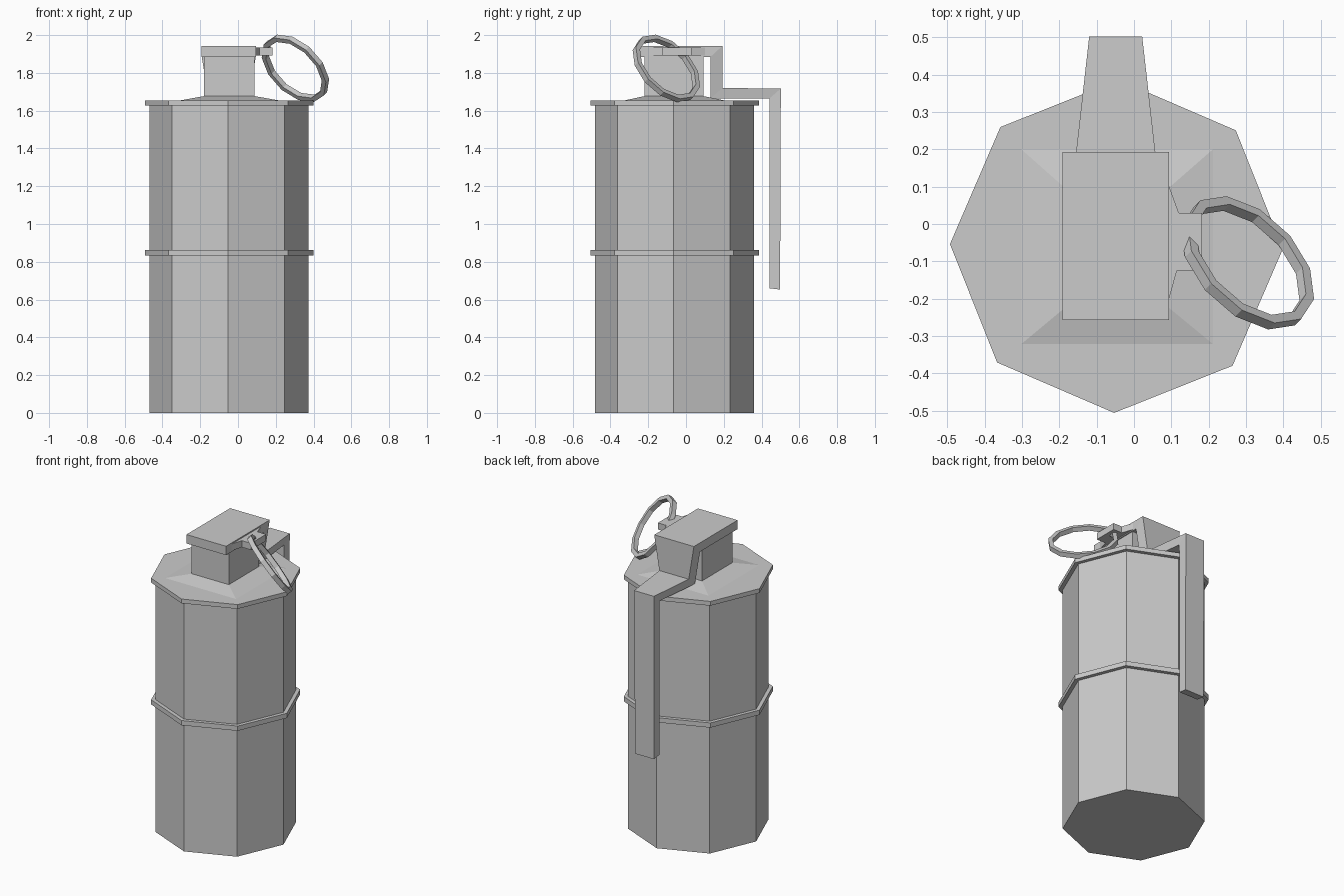
import bpy, bmesh, math
from mathutils import Matrix, Vector

if "Cube" in bpy.data.objects:
    bpy.data.objects.remove(bpy.data.objects["Cube"])

CX, CY = -0.047, -0.06


def loft(name, sections, closed=False):
    """Skin a list of equal-length vertex rings; cap the ends unless closed."""
    bm = bmesh.new()
    rings = [[bm.verts.new(p) for p in s] for s in sections]
    n = len(rings[0])
    pairs = list(zip(rings, rings[1:] + rings[:1]))
    for a, b in (pairs if closed else pairs[:-1]):
        for i in range(n):
            j = (i + 1) % n
            bm.faces.new((a[i], a[j], b[j], b[i]))
    if not closed:
        bm.faces.new(rings[0])
        bm.faces.new(rings[-1])
    bmesh.ops.recalc_face_normals(bm, faces=bm.faces)
    me = bpy.data.meshes.new(name)
    bm.to_mesh(me)
    bm.free()
    ob = bpy.data.objects.new(name, me)
    bpy.context.collection.objects.link(ob)
    return ob


def octagon(r, z):
    return [(CX + r * math.cos(math.radians(45 * i - 0.8)),
             CY + r * math.sin(math.radians(45 * i - 0.8)), z) for i in range(8)]


def rect(x0, x1, y0, y1, z):
    return [(x0, y0, z), (x1, y0, z), (x1, y1, z), (x0, y1, z)]


# Octagonal canister with its two raised bands
loft("body", [octagon(0.421, 0), octagon(0.421, 1.64)])
loft("middle_band", [octagon(0.446, 0.832), octagon(0.446, 0.863)])
loft("top_rim", [octagon(0.446, 1.627), octagon(0.446, 1.655)])

# Shallow sloped shoulder and square neck
loft("shoulder", [rect(-0.33, 0.24, -0.345, 0.225, 1.65),
                  rect(-0.18, 0.088, -0.22, 0.092, 1.677)])
loft("neck", [rect(-0.18, 0.088, -0.22, 0.092, 1.66),
              rect(-0.18, 0.088, -0.22, 0.092, 1.90)])

# Cap and lever in one bent strip: outer (y, z), inner (y, z), half width
path = [((-0.257, 1.943), (-0.257, 1.885), 0.143),
        ((0.193, 1.943), (0.13, 1.885), 0.143),
        ((0.193, 1.72), (0.13, 1.665), 0.106),
        ((0.502, 1.717), (0.442, 1.665), 0.071),
        ((0.498, 0.653), (0.442, 0.66), 0.068)]
loft("lever", [[(-0.049 - w, *o), (-0.049 + w, *o), (-0.049 + w, *i), (-0.049 - w, *i)]
               for o, i, w in path])

# Side tab that holds the ring
tab = [(0.08, -0.25), (0.115, -0.125), (0.182, -0.125),
       (0.182, 0.03), (0.12, 0.03), (0.08, 0.14)]
loft("ring_tab", [[(x, y, z) for x, y in tab] for z in (1.892, 1.935)])

# Tilted pull ring, twelve segments with a square section
u = Vector((1, -1, 0)).normalized()
n = Vector((1, 1, 1)).normalized()
w = n.cross(u)
centre = Vector((0.304, -0.104, 1.824))
ring = []
for k in range(12):
    a = math.radians(30 * k - 8)
    d = u * math.cos(a) + w * math.sin(a)
    ring.append([centre + d * r + n * h for r, h in
                 ((0.210, -0.015), (0.210, 0.015), (0.183, 0.015), (0.183, -0.015))])
loft("pull_ring", ring, closed=True)
